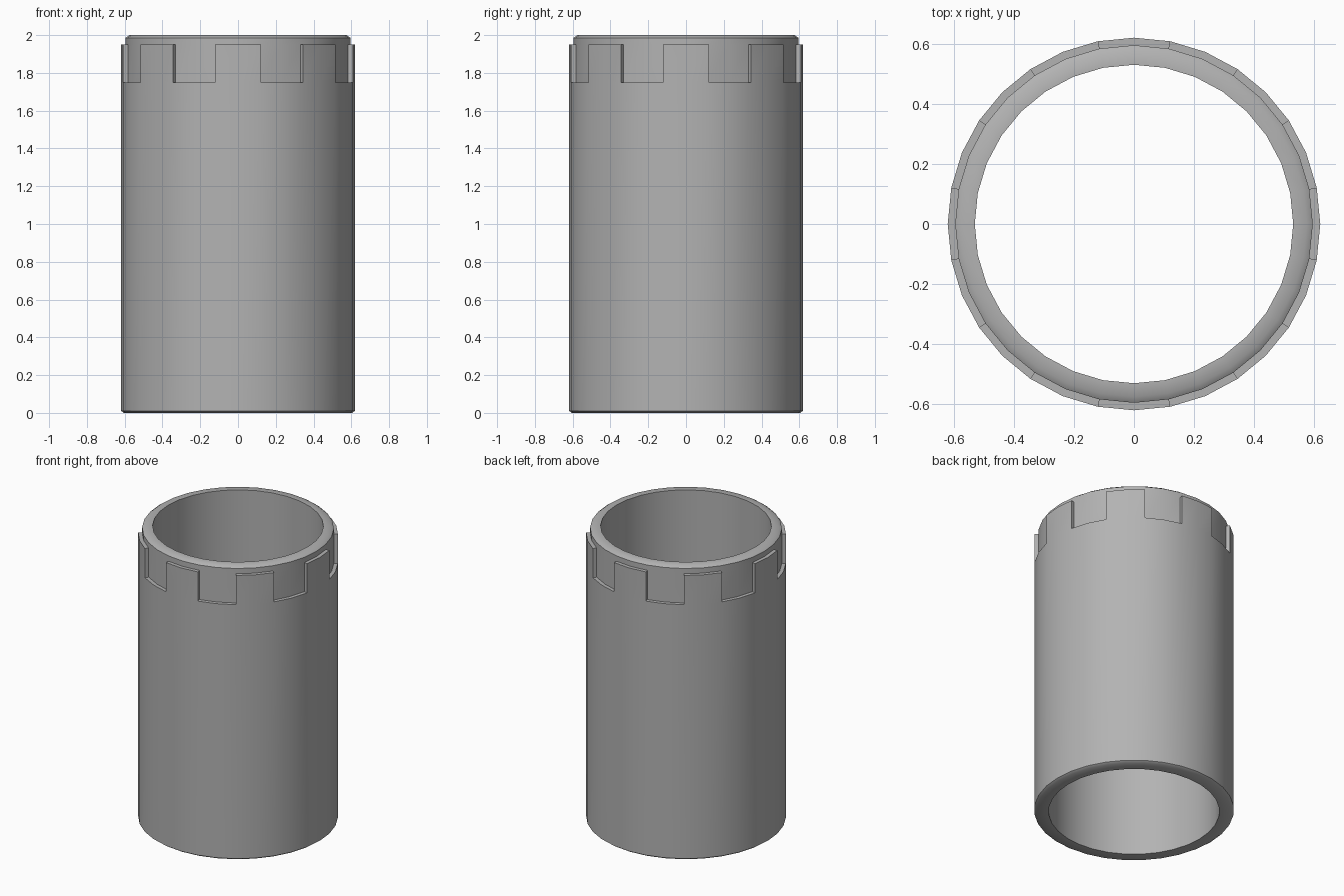
import bpy, bmesh, math

if "Cube" in bpy.data.objects:
    bpy.data.objects.remove(bpy.data.objects["Cube"])

SIDES = 32
R, COLLAR, BORE = 0.62, 0.595, 0.53      # outer wall, notch floor, inner wall
LOW, HIGH = 1.75, 1.95                   # notch bottom, tooth top

bm = bmesh.new()
cache = {}


def vert(i, p):
    key = (i % SIDES, p)
    if key not in cache:
        a = 2 * math.pi * i / SIDES
        cache[key] = bm.verts.new((p[0] * math.cos(a), p[0] * math.sin(a), p[1]))
    return cache[key]


def is_tooth(i):
    return (i + 1) % 4 < 2


# closed wall section, shared by every segment, from notch top round to notch bottom
rim = [(COLLAR, HIGH), (COLLAR, 1.986), (0.575, 2.0), (BORE, 2.0),
       (BORE, 0.0), (0.604, 0.0), (R, 0.011), (R, LOW)]

for i in range(SIDES):
    # teeth stand proud of the collar, notches step in to it
    corner = (R, HIGH) if is_tooth(i) else (COLLAR, LOW)
    loop = rim + [corner, rim[0]]
    for p, q in zip(loop, loop[1:]):
        bm.faces.new((vert(i, p), vert(i + 1, p), vert(i + 1, q), vert(i, q)))
    # radial side wall where a tooth meets a notch
    if is_tooth(i) != is_tooth(i - 1):
        bm.faces.new([vert(i, p) for p in
                      ((COLLAR, LOW), (R, LOW), (R, HIGH), (COLLAR, HIGH))])

bmesh.ops.recalc_face_normals(bm, faces=bm.faces)
mesh = bpy.data.meshes.new("notched_sleeve")
bm.to_mesh(mesh)
bm.free()

# dark grey metal
metal = bpy.data.materials.new("dark_grey")
metal.diffuse_color = (0.45, 0.45, 0.45, 1.0)
metal.use_nodes = True
metal.node_tree.nodes["Principled BSDF"].inputs["Base Color"].default_value = metal.diffuse_color
mesh.materials.append(metal)

# smooth round walls with sharp notch edges
sleeve = bpy.data.objects.new("notched_sleeve", mesh)
bpy.context.collection.objects.link(sleeve)
bpy.context.view_layer.objects.active = sleeve
sleeve.select_set(True)
bpy.ops.object.shade_smooth_by_angle(angle=math.radians(40))
